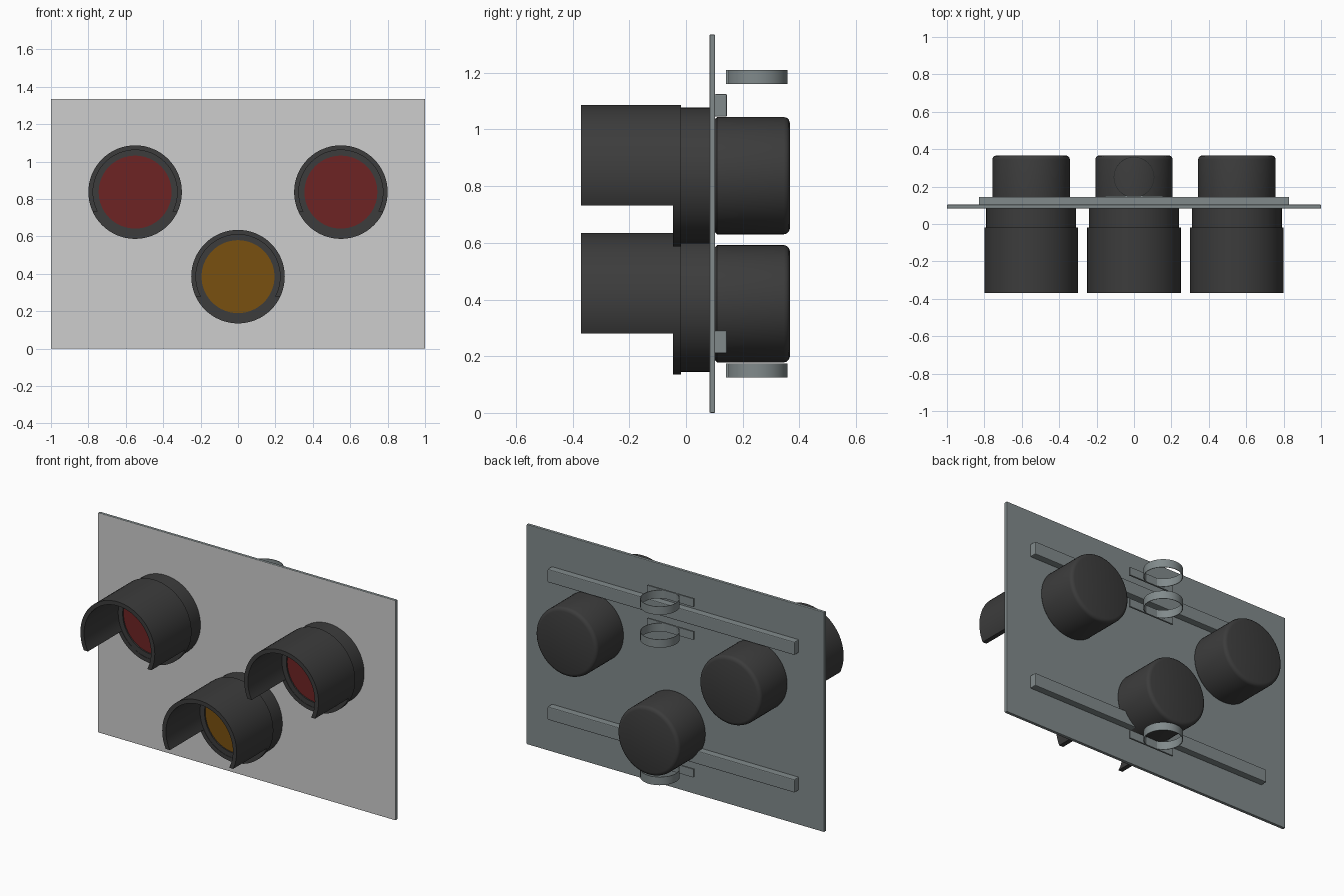
import bpy, bmesh, math
from mathutils import Vector, Matrix

cube = bpy.data.objects.get("Cube")
if cube:
    bpy.data.objects.remove(cube, do_unlink=True)


def material(name, rgb, rough=0.6):
    m = bpy.data.materials.new(name)
    m.use_nodes = True
    color = (*rgb, 1.0)
    m.diffuse_color = color
    bsdf = m.node_tree.nodes["Principled BSDF"]
    bsdf.inputs["Base Color"].default_value = color
    bsdf.inputs["Roughness"].default_value = rough
    return m


BLACK = material("black plastic", (0.045, 0.045, 0.045))
WHITE = material("pale grey face", (0.61, 0.61, 0.61))
METAL = material("grey metal", (0.22, 0.255, 0.26))
RED = material("red lens", (0.155, 0.017, 0.017))
AMBER = material("amber lens", (0.19, 0.079, 0.005))


def finish(name, bm, mats, location=(0, 0, 0), smooth=True):
    bmesh.ops.recalc_face_normals(bm, faces=bm.faces[:])
    mesh = bpy.data.meshes.new(name)
    bm.to_mesh(mesh)
    bm.free()
    for m in mats:
        mesh.materials.append(m)
    if smooth:
        mesh.polygons.foreach_set("use_smooth", [True] * len(mesh.polygons))
        mesh.set_sharp_from_angle(angle=math.radians(35))
    obj = bpy.data.objects.new(name, mesh)
    obj.location = location
    bpy.context.collection.objects.link(obj)
    return obj


def lathe(profile, axis="Y", closed=False, steps=64):
    """Revolve (radius, distance along axis) points."""
    bm = bmesh.new()
    along = Vector((0, 1, 0)) if axis == "Y" else Vector((0, 0, 1))
    verts = [bm.verts.new(Vector((r, 0, 0)) + along * d) for r, d in profile]
    pairs = list(zip(verts, verts[1:]))
    if closed:
        pairs.append((verts[-1], verts[0]))
    edges = [bm.edges.new(p) for p in pairs]
    bmesh.ops.spin(bm, geom=verts + edges, cent=(0, 0, 0), axis=along,
                   angle=math.tau, steps=steps)
    bmesh.ops.remove_doubles(bm, verts=bm.verts[:], dist=0.0001)
    return bm


def box(low, high, bevel=0.0):
    bm = bmesh.new()
    low, high = Vector(low), Vector(high)
    size = Matrix.Diagonal((*(high - low), 1))
    bmesh.ops.create_cube(bm, size=1,
                          matrix=Matrix.Translation((low + high) / 2) @ size)
    if bevel:
        bmesh.ops.bevel(bm, geom=bm.edges[:], offset=bevel, segments=2,
                        profile=0.5, affect="EDGES")
    return bm


# Backing board: pale front, metal edges and back
board = finish("backing_board", box((-1, 0.083, 0), (1, 0.103, 1.335), 0.004),
               [METAL, WHITE], smooth=False)
for poly in board.data.polygons:
    poly.material_index = 1 if poly.normal.y < -0.9 else 0

# Profiles shared by the three lamps
COLLAR = [(0, -0.02), (0.195, -0.02), (0.195, -0.043), (0.225, -0.043),
          (0.225, -0.045), (0.25, -0.045), (0.25, -0.018), (0.24, -0.018),
          (0.24, 0.085), (0, 0.085)]
LENS = [(0, -0.038), (0.105, -0.038), (0.105, -0.035), (0.195, -0.035),
        (0.195, -0.018), (0, -0.018)]
HOUSING = [(0, 0.1), (0.198, 0.1), (0.207, 0.11), (0.207, 0.345),
           (0.204, 0.356), (0.197, 0.363), (0.185, 0.367), (0, 0.367)]
VISOR = [(0.225, -0.37), (0.25, -0.37), (0.25, -0.04), (0.225, -0.04)]


def lamp(name, x, z, lens_color):
    spot = (x, 0, z)
    finish(name + "_collar", lathe(COLLAR), [BLACK], spot)
    finish(name + "_lens", lathe(LENS), [lens_color], spot)
    finish(name + "_rear_housing", lathe(HOUSING), [BLACK], spot)
    # Hood: tube with its lower part cut away level
    bm = lathe(VISOR, closed=True)
    bmesh.ops.bisect_plane(bm, geom=bm.verts[:] + bm.edges[:] + bm.faces[:],
                           plane_co=(0, 0, -0.105), plane_no=(0, 0, -1),
                           clear_outer=True)
    rim = [e for e in bm.edges if e.is_boundary]
    bmesh.ops.holes_fill(bm, edges=rim, sides=0)
    finish(name + "_visor", bm, [BLACK], spot)


lamp("right_lamp", -0.55, 0.837, RED)
lamp("left_lamp", 0.55, 0.837, RED)
lamp("lower_lamp", 0, 0.385, AMBER)

# Rear rails, each with a pair of pole clamps above and below
BAND = [(0.106, -0.025), (0.109, -0.025), (0.109, 0.025), (0.106, 0.025)]
for level, rail_z in (("upper", 1.085), ("lower", 0.25)):
    rail = box((-0.83, 0.1, rail_z - 0.04), (0.83, 0.145, rail_z + 0.04), 0.005)
    finish(level + "_rail", rail, [METAL], smooth=False)
    for side, offset in (("top", 0.1), ("bottom", -0.1)):
        z = rail_z + offset
        name = level + "_" + side + "_clamp"
        finish(name + "_band", lathe(BAND, "Z", True, 32), [METAL], (0, 0.25, z))
        finish(name + "_plate",
               box((-0.155, 0.141, z - 0.025), (0.155, 0.151, z + 0.025)),
               [METAL], smooth=False)
